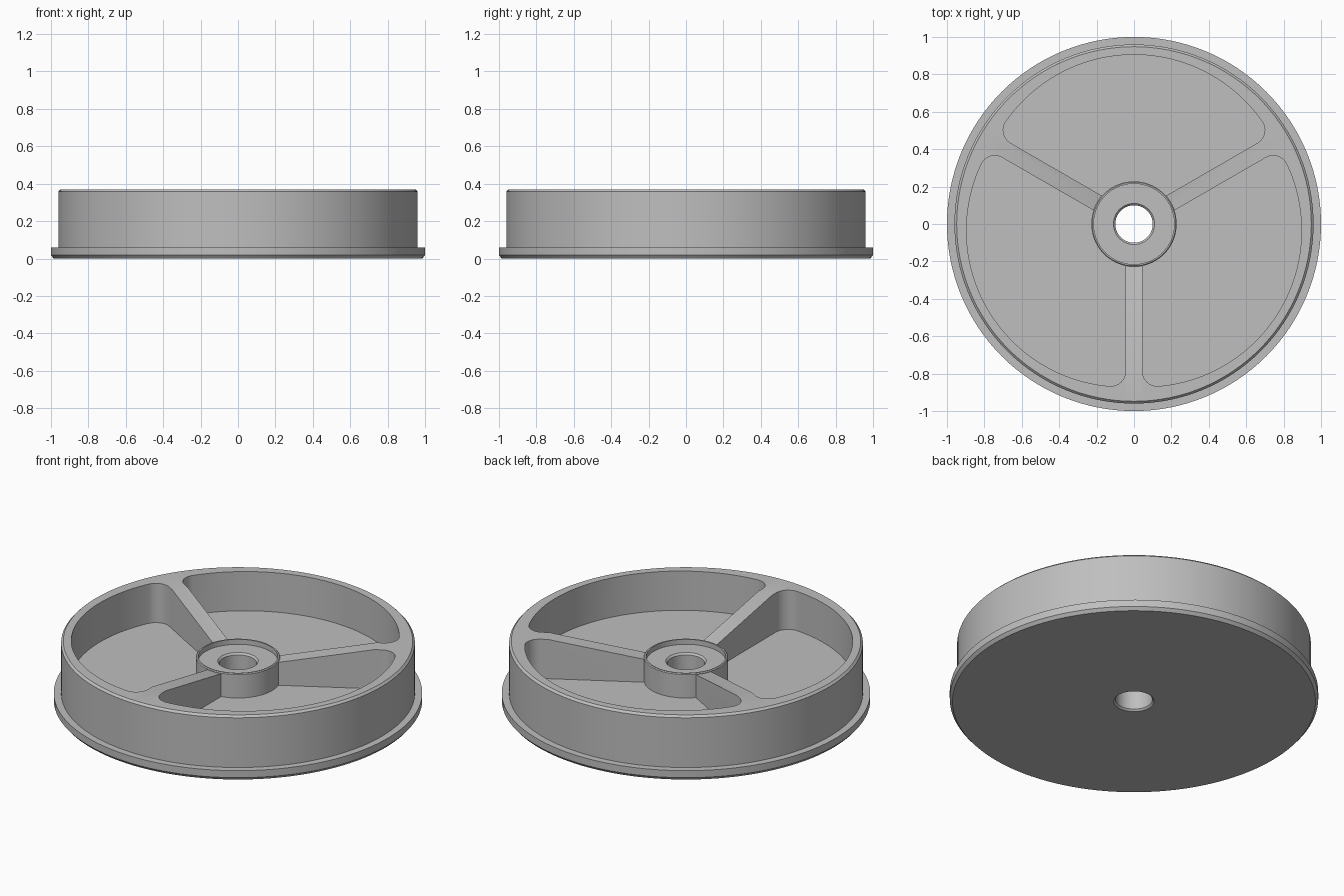
import bpy, bmesh
from math import sin, cos, pi, atan2, sqrt, radians
from mathutils import Matrix, Vector

cube = bpy.data.objects.get("Cube")
if cube:
    bpy.data.objects.remove(cube)

grey = bpy.data.materials.new("plain_grey")
grey.use_nodes = True
GREY = (0.52, 0.52, 0.52, 1)
grey.diffuse_color = GREY
grey.node_tree.nodes["Principled BSDF"].inputs["Base Color"].default_value = GREY


def finish(bm, name):
    bmesh.ops.recalc_face_normals(bm, faces=bm.faces)
    mesh = bpy.data.meshes.new(name)
    bm.to_mesh(mesh)
    bm.free()
    mesh.materials.append(grey)
    obj = bpy.data.objects.new(name, mesh)
    bpy.context.collection.objects.link(obj)
    return obj


def lathe(name, profile, sides=128):
    """Turn a closed (radius, height) profile around z."""
    bm = bmesh.new()
    rings = [[bm.verts.new((r * cos(2 * pi * i / sides), r * sin(2 * pi * i / sides), z))
              for i in range(sides)] for r, z in profile]
    for a, b in zip(rings, rings[1:] + rings[:1]):
        for i in range(sides):
            j = (i + 1) % sides
            bm.faces.new((a[i], a[j], b[j], b[i]))
    return finish(bm, name)


def arc(centre, radius, start, end, steps):
    return [Vector((centre[0] + radius * cos(start + (end - start) * i / steps),
                    centre[1] + radius * sin(start + (end - start) * i / steps)))
            for i in range(steps + 1)]


# Wheel body: flange, rim, sloping spoke tops, hub with bearing seat and bore
TOP, HUB, HUB_TOP, FLOOR = 0.37, 0.228, 0.28, 0.135
wheel = lathe("wheel", [
    (0.10, 0.01), (0.11, 0), (0.985, 0), (1.0, 0.018), (1.0, 0.06), (0.96, 0.06),
    (0.96, 0.358), (0.948, TOP), (0.75, TOP), (HUB, 0.272), (HUB, HUB_TOP - 0.005),
    (0.223, HUB_TOP), (0.215, HUB_TOP), (0.215, 0.25), (0.11, 0.25), (0.10, 0.24)])

# Pocket outline: hub arc, spoke sides, rounded corners and an off-centre outer arc
HALF, FILLET, OFFSET, OUTER = 0.045, 0.08, 0.07, 0.835
spoke = radians(30)
along = Vector((cos(spoke), sin(spoke)))
across = Vector((-sin(spoke), cos(spoke)))
centre = Vector((0, OFFSET))
reach = centre.dot(along) + sqrt((OUTER - FILLET) ** 2
                                 - (HALF + FILLET - centre.dot(across)) ** 2)
corner = along * reach + across * (HALF + FILLET)
toward = corner - centre
corner_end = atan2(toward.y, toward.x)
hub_start = spoke + atan2(HALF, sqrt(HUB ** 2 - HALF ** 2))
half = arc((0, 0), HUB, pi / 2, hub_start, 16)
half += arc(corner, FILLET, spoke - pi / 2, corner_end, 12)
half += arc(centre, OUTER, corner_end, pi / 2, 24)[1:]
outline = half + [Vector((-p.x, p.y)) for p in reversed(half[1:-1])]

# Three pockets cut down to the web floor
bm = bmesh.new()
for k in range(3):
    turn = Matrix.Rotation(2 * pi * k / 3, 4, 'Z')
    face = bm.faces.new([bm.verts.new(turn @ Vector((p.x, p.y, FLOOR))) for p in outline])
    top = bmesh.ops.extrude_face_region(bm, geom=[face])["geom"]
    bmesh.ops.translate(bm, vec=(0, 0, 0.5),
                        verts=[v for v in top if isinstance(v, bmesh.types.BMVert)])
cutter = finish(bm, "pocket_cutter")
cutter.hide_render = True
cutter.hide_set(True)

cut = wheel.modifiers.new("pockets", 'BOOLEAN')
cut.operation = 'DIFFERENCE'
cut.solver = 'EXACT'
cut.object = cutter

# Bake the cut, then smooth the round walls
bpy.context.view_layer.objects.active = wheel
wheel.select_set(True)
bpy.ops.object.modifier_apply(modifier=cut.name)
bpy.data.objects.remove(cutter)
bpy.ops.object.shade_smooth_by_angle(angle=radians(25))
